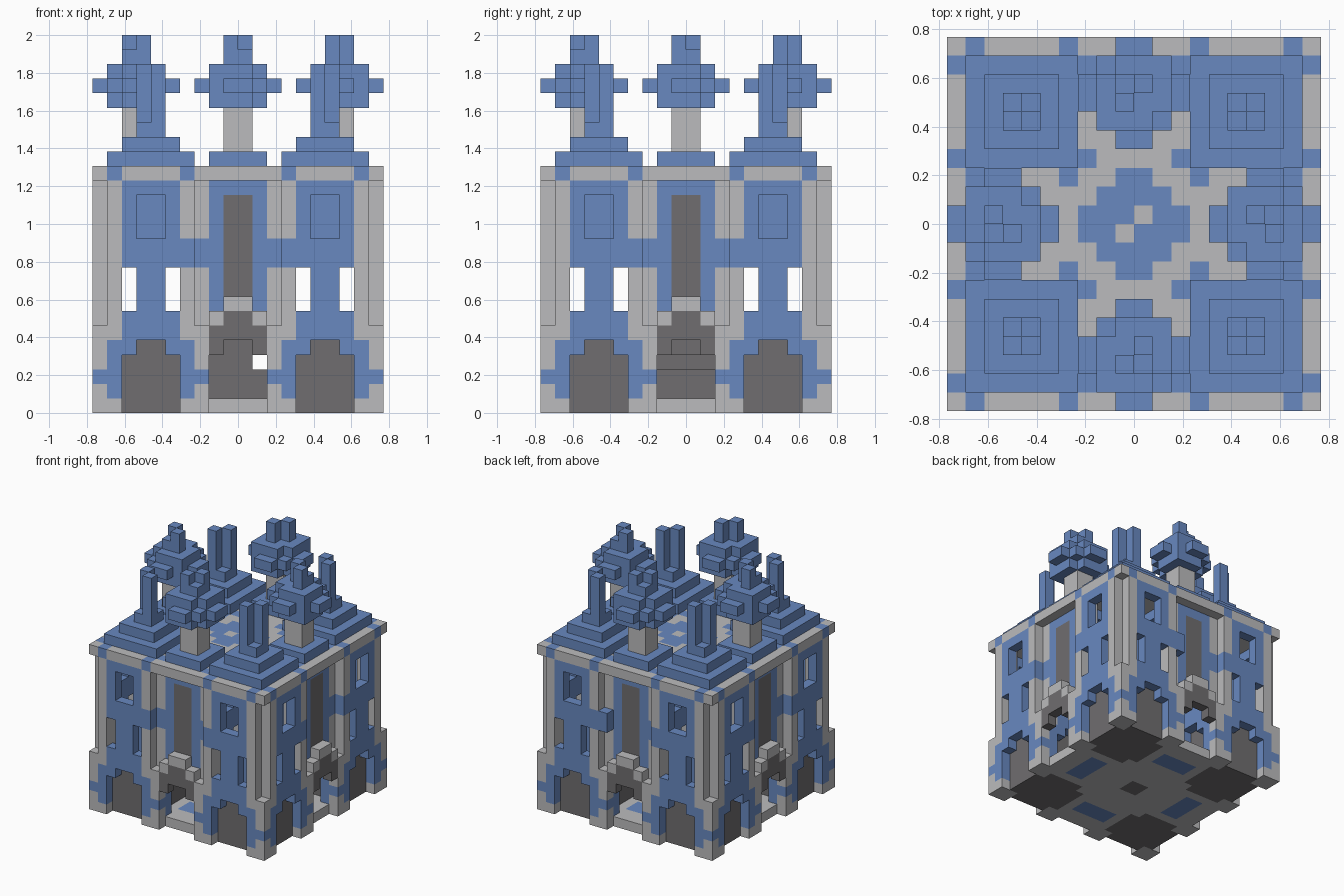
import bpy
import bmesh

cube = bpy.data.objects.get("Cube")
if cube:
    bpy.data.objects.remove(cube, do_unlink=True)

U = 1 / 13      # edge of one block
N = 20          # blocks across
M = N - 1
T = 7           # last block of a tower, counted from its outer corner
BLUE, GREY, DARK = 0, 1, 2


def make_material(name, rgb):
    mat = bpy.data.materials.new(name)
    mat.use_nodes = True
    color = (*rgb, 1)
    mat.diffuse_color = color
    node = next(n for n in mat.node_tree.nodes if n.type == 'BSDF_PRINCIPLED')
    node.inputs["Base Color"].default_value = color
    return mat


materials = [make_material("slate blue", (0.14, 0.25, 0.53)),
             make_material("light grey", (0.50, 0.50, 0.51)),
             make_material("dark grey", (0.16, 0.155, 0.16))]

cells = {}      # (x, y, z) -> (part, colour)


def span(v):
    return range(v[0], v[1] + 1) if isinstance(v, tuple) else (v,)


def turns(x, y, mirror=True):
    """The block's copies on all four sides, optionally mirrored too."""
    spots = [(x, y), (M - x, y)] if mirror else [(x, y)]
    out = set()
    for a, b in spots:
        for _ in range(4):
            out.add((a, b))
            a, b = M - b, a
    return out


def fill(part, color, xs, ys, zs, mirror=True):
    for x in span(xs):
        for y in span(ys):
            for a, b in turns(x, y, mirror):
                for z in span(zs):
                    cells[a, b, z] = (part, color)


def tower(part, color, xs, ys, zs):
    """Fill blocks repeated on all four faces of every tower."""
    for x in span(xs):
        for y in span(ys):
            for a in (x, T - x):
                for b in (y, T - y):
                    fill(part, color, a, b, zs)


def cut(xs, ys, zs):
    for x in span(xs):
        for y in span(ys):
            for z in span(zs):
                cells.pop((x, y, z), None)


# Floor with dark tower bases and blue strips between them
fill("floor", GREY, (1, 9), (1, 9), 0)
fill("floor", BLUE, (8, 9), (3, 4), 0)
fill("floor", DARK, 9, 9, 0)
tower("floor", DARK, (1, 3), (2, 3), 0)
tower("floor", DARK, (2, 3), 1, 0)

# Tower feet with blue bands
tower("tower_feet", GREY, (0, 1), 0, (0, 5))
tower("tower_feet", BLUE, 1, 0, (1, 4))
tower("tower_feet", BLUE, 0, 0, 2)

# Tower walls, cut corners and window openings
tower("tower_walls", BLUE, (2, 3), 0, (5, 15))
tower("tower_walls", BLUE, 2, 0, 4)
tower("tower_walls", GREY, 1, 0, (5, 15))
tower("tower_walls", GREY, 1, 1, (6, 15))
for x in (2, 5):
    for y in (0, T):
        for a, b in turns(x, y):
            cut(a, b, (7, 9))
for x in (3, 4):
    for y in (0, T):
        for a, b in turns(x, y):
            cut(a, b, (12, 14))
fill("tower_walls", BLUE, 6, 0, (10, 11))
fill("tower_walls", BLUE, 7, 1, (10, 11))

# Recessed doors and the solid core inside every tower
tower("doors", DARK, (2, 3), 1, (0, 4))
tower("tower_cores", BLUE, 3, 3, (1, 15))

# Recessed walls between the towers with a tall dark slot
fill("link_walls", BLUE, (8, 9), 1, (6, 15))
fill("link_walls", DARK, 9, 1, (8, 14))
cells[12, M, 10] = cells[12, M, 11] = ("wall_bracket", BLUE)

# Stepped gate arches
fill("gate_arches", DARK, 8, 0, (4, 5))
fill("gate_arches", DARK, 9, 0, (5, 6))
fill("gate_arches", GREY, 8, 0, 6)
fill("gate_arches", GREY, 9, 0, 7)

# Dark block in the inner yard, notched on one side
fill("yard_block", DARK, (8, 9), (8, 9), (1, 4))
cut(11, (8, 11), 3)

# Roof slab with blue edge blocks and a blue centre
fill("roof_slab", GREY, (0, 9), (0, 9), 16)
tower("roof_slab", BLUE, 1, 0, 16)
fill("roof_slab", BLUE, (8, 9), (8, 9), 16)
fill("roof_slab", BLUE, (7, 8), 9, 16)
for x in (9, 10):
    cells[x, x, 16] = ("roof_slab", GREY)

# Stepped tower roofs and split spires
fill("tower_roofs", BLUE, (1, 6), (1, 6), 17)
fill("tower_roofs", BLUE, (2, 5), (2, 5), 18)
fill("spires", BLUE, (3, 4), (3, 4), 19)
fill("spires", BLUE, 3, 4, (20, 23))

# Trees: base, trunk, layered crown and uneven tips
fill("tree_bases", BLUE, (8, 9), (1, 4), 17)
fill("tree_trunks", GREY, 9, (2, 3), (18, 20))
for z, reach in ((21, 2), (22, 3), (23, 2)):
    for x in range(7, 13):
        for y in range(6):
            if abs(x - 9.5) + abs(y - 2.5) <= reach:
                fill("tree_crowns", BLUE, x, y, z, False)
for x, y in ((8, 1), (11, 4)):
    fill("tree_crowns", BLUE, x, y, (21, 23), False)
for x, y, top in ((9, 2, 25), (10, 3, 25), (10, 2, 24)):
    fill("tree_crowns", BLUE, x, y, (24, top), False)

# Outer faces of the blocks, one object per part
CORNERS = ((0, 0), (1, 0), (1, 1), (0, 1))


def build(part):
    bm = bmesh.new()
    verts = {}
    for cell, (owner, color) in cells.items():
        if owner != part:
            continue
        for axis in range(3):
            for side in (0, 1):
                near = list(cell)
                near[axis] += 2 * side - 1
                if tuple(near) in cells:
                    continue
                loop = []
                for p, q in CORNERS if side else CORNERS[::-1]:
                    v = list(cell)
                    v[axis] += side
                    v[(axis + 1) % 3] += p
                    v[(axis + 2) % 3] += q
                    key = tuple(v)
                    if key not in verts:
                        verts[key] = bm.verts.new(((v[0] - N / 2) * U,
                                                   (v[1] - N / 2) * U, v[2] * U))
                    loop.append(verts[key])
                bm.faces.new(loop).material_index = color
    mesh = bpy.data.meshes.new(part)
    bm.to_mesh(mesh)
    bm.free()
    for mat in materials:
        mesh.materials.append(mat)
    bpy.context.collection.objects.link(bpy.data.objects.new(part, mesh))


for name in sorted({owner for owner, _ in cells.values()}):
    build(name)
